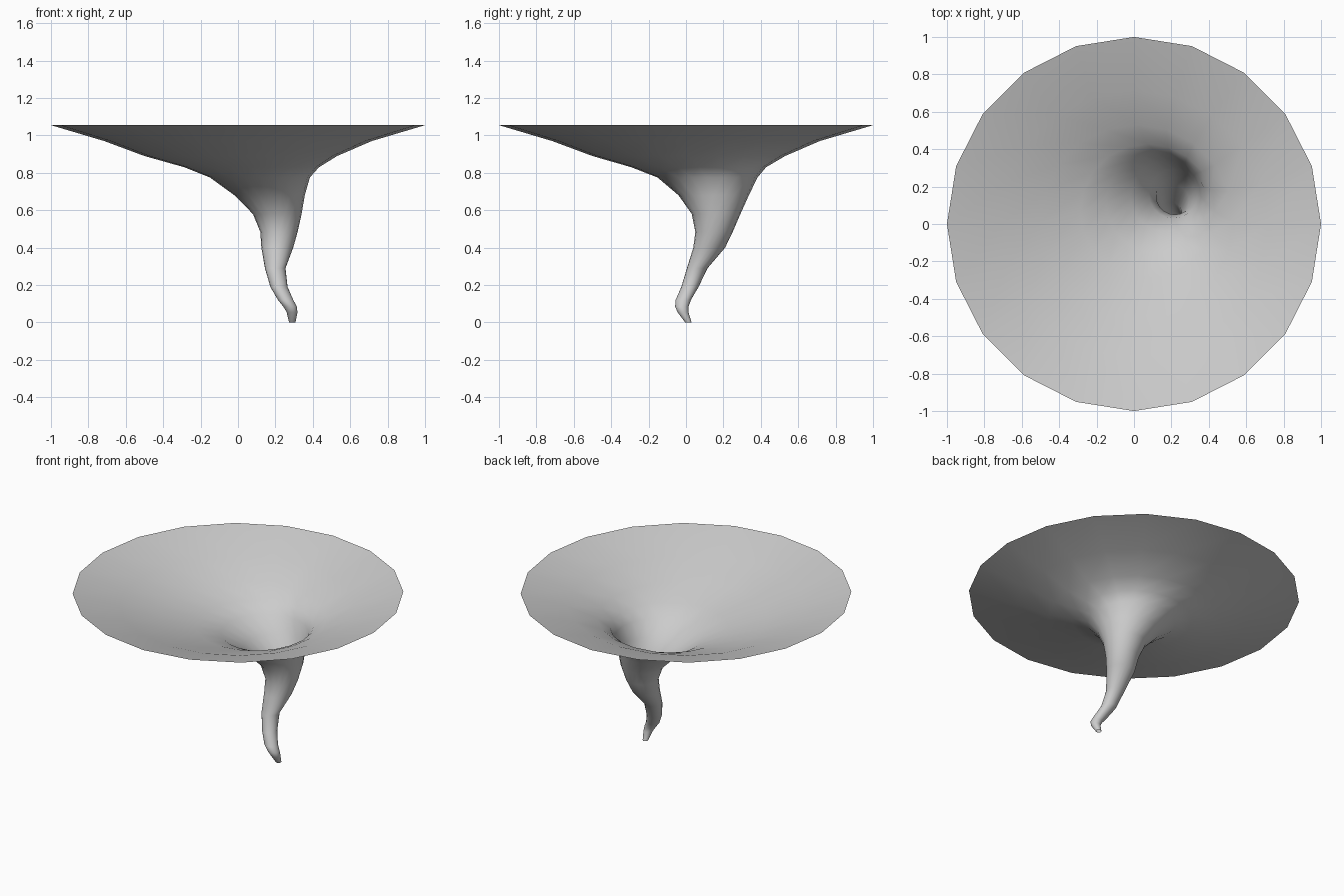
import bpy, bmesh, math

SIDES = 20

# Funnel rings from ground to rim: height, centre x, centre y, radius
rings = [
    (0.00, 0.290, 0.013, 0.017),
    (0.055, 0.289, -0.016, 0.029),
    (0.085, 0.278, -0.022, 0.036),
    (0.12, 0.255, -0.015, 0.041),
    (0.19, 0.219, 0.021, 0.046),
    (0.29, 0.199, 0.060, 0.055),
    (0.40, 0.210, 0.124, 0.085),
    (0.485, 0.219, 0.150, 0.100),
    (0.58, 0.210, 0.161, 0.130),
    (0.68, 0.169, 0.148, 0.188),
    (0.775, 0.117, 0.115, 0.267),
    (0.83, 0.073, 0.068, 0.360),
    (0.89, 0.015, 0.015, 0.515),
    (0.97, 0.0, 0.0, 0.715),
    (1.055, 0.0, 0.0, 1.0),
]

# Open, twisting surface lofted through the rings
bm = bmesh.new()
loops = []
for z, cx, cy, r in rings:
    loops.append([bm.verts.new((cx + r * math.cos(2 * math.pi * i / SIDES),
                                cy + r * math.sin(2 * math.pi * i / SIDES), z))
                  for i in range(SIDES)])
for low, high in zip(loops, loops[1:]):
    for i in range(SIDES):
        j = (i + 1) % SIDES
        bm.faces.new((low[i], low[j], high[j], high[i])).smooth = True

mesh = bpy.data.meshes.new("whirlwind_funnel")
bm.to_mesh(mesh)
bm.free()
funnel = bpy.data.objects.new("whirlwind_funnel", mesh)
bpy.context.collection.objects.link(funnel)
